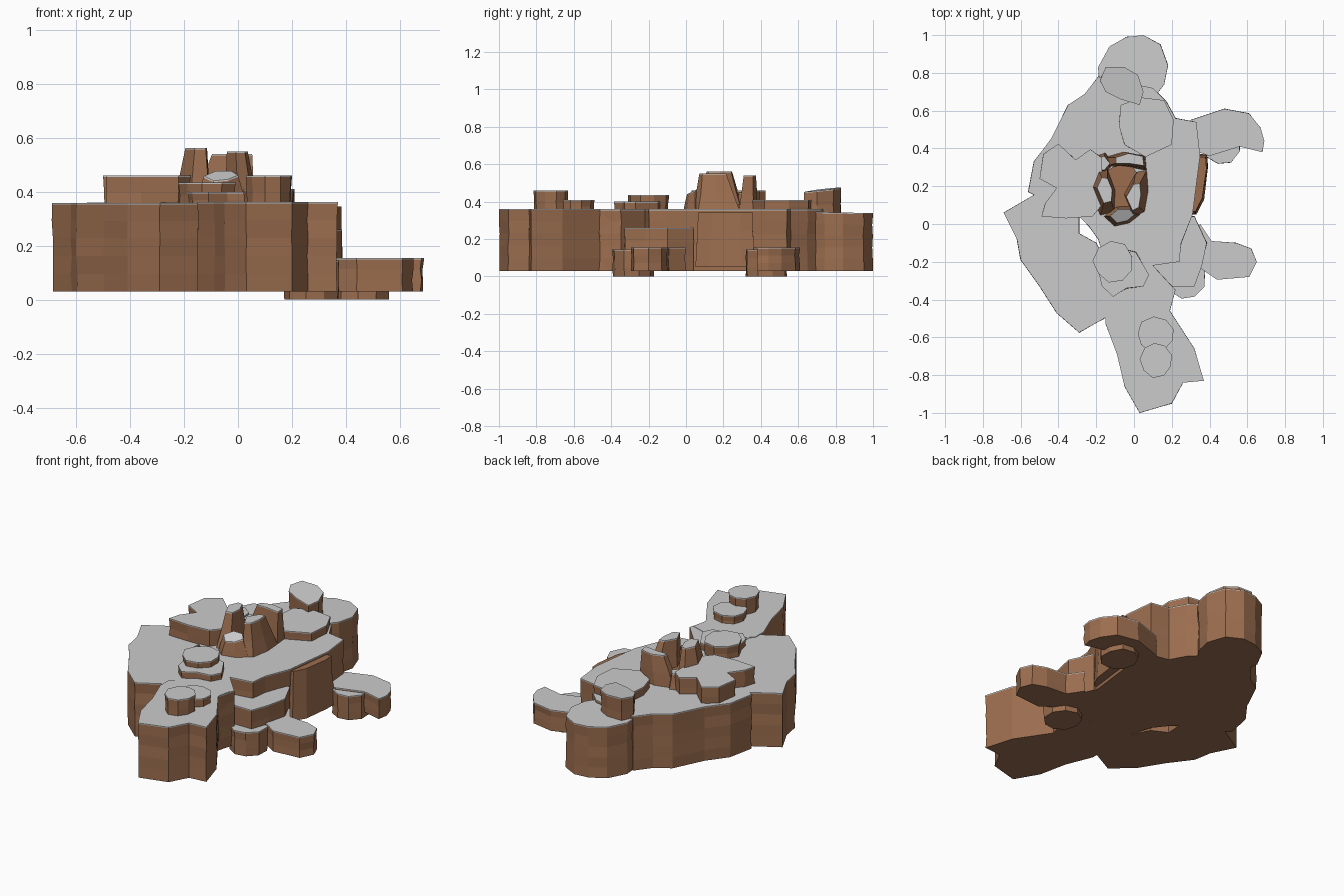
import bpy, bmesh, math, random
from mathutils import Vector

if "Cube" in bpy.data.objects:
    bpy.data.objects.remove(bpy.data.objects["Cube"])

random.seed(4)


def mat(name, c):
    m = bpy.data.materials.new(name)
    m.diffuse_color = (*c, 1)
    m.use_nodes = True
    m.node_tree.nodes["Principled BSDF"].inputs["Base Color"].default_value = m.diffuse_color
    return m


rock = mat("brown_rock", (0.33, 0.155, 0.078))
grey = mat("grey_top", (0.8, 0.8, 0.8))


def slab(name, pts, z0, z1, rows=3, jitter=0.006, taper=1.0, tilt=(0, 0),
         lean=(0, 0), lip=0.006, grey_top=True):
    """Craggy flat-topped rock: outline raised in uneven rows, grey cap on top."""
    area = sum(a[0] * b[1] - b[0] * a[1] for a, b in zip(pts, pts[1:] + pts[:1]))
    if area < 0:
        pts = pts[::-1]
    n = len(pts)
    c = Vector((sum(p[0] for p in pts) / n, sum(p[1] for p in pts) / n))
    levels = [i / rows for i in range(rows)] + [1 - lip / (z1 - z0), 1]
    bm = bmesh.new()
    rings = []
    for k, t in enumerate(levels):
        s = 1 + (taper - 1) * t
        ring = []
        for p in pts:
            d = Vector(p) - c
            j = 0 if k >= rows else random.uniform(-jitter, jitter * 0.3)
            q = c + d * s + d.normalized() * j + Vector(lean) * t
            z = z0 + (z1 - z0) * t + t * (tilt[0] * d.x + tilt[1] * d.y)
            ring.append(bm.verts.new((q.x, q.y, z)))
        rings.append(ring)
    for k in range(len(rings) - 1):
        for i in range(n):
            j = (i + 1) % n
            f = bm.faces.new((rings[k][i], rings[k][j], rings[k + 1][j], rings[k + 1][i]))
            f.material_index = int(k == len(rings) - 2 and grey_top)
    bm.faces.new(rings[0][::-1])
    bm.faces.new(rings[-1]).material_index = int(grey_top)
    me = bpy.data.meshes.new(name)
    bm.to_mesh(me)
    bm.free()
    me.materials.append(rock)
    me.materials.append(grey)
    ob = bpy.data.objects.new(name, me)
    bpy.context.collection.objects.link(ob)
    return ob


def blob(x0, x1, y0, y1, n=9, rough=0.06, turn=0.3):
    """Irregular rounded outline filling the given bounds."""
    raw = []
    for i in range(n):
        a = turn + math.tau * i / n
        r = 1 + random.uniform(-rough, rough)
        raw.append((r * math.cos(a), r * math.sin(a)))
    xs, ys = [p[0] for p in raw], [p[1] for p in raw]
    return [(x0 + (p[0] - min(xs)) / (max(xs) - min(xs)) * (x1 - x0),
             y0 + (p[1] - min(ys)) / (max(ys) - min(ys)) * (y1 - y0)) for p in raw]


# large plateaus
slab("main_plateau", [(-.19, .78), (-.26, .69), (-.35, .63), (-.44, .45), (-.53, .33),
     (-.56, .17), (-.52, .15), (-.29, .04), (-.24, -.01), (-.19, -.08), (-.12, -.3), (-.13, -.46),
     (.0, -.5), (.19, -.46), (.22, -.35), (.1, -.22), (.24, -.2), (.25, -.1), (.31, .05),
     (.35, .36), (.33, .54), (.22, .56), (.17, .65), (.1, .72)], .03, .36, 5)
slab("left_plateau", [(-.69, .06), (-.52, .16), (-.38, .18), (-.29, .04), (-.29, -.05),
     (-.2, -.1), (-.1, -.3), (-.14, -.49), (-.29, -.575), (-.41, -.47), (-.5, -.33),
     (-.6, -.19), (-.62, -.08)], .03, .358, 5)
slab("front_plateau", [(-.15, -.45), (-.15, -.53), (-.09, -.69), (-.05, -.86), (.03, -1),
     (.2, -.95), (.26, -.84), (.37, -.83), (.32, -.66), (.19, -.46), (.21, -.37),
     (0, -.3)], .03, .362, 5)
slab("back_plateau", [(-.19, .83), (-.13, .94), (-.04, .99), (.05, 1), (.14, .95), (.18, .84),
     (.16, .74), (.1, .66), (-.1, .62), (-.18, .7)], .03, .342, 5, tilt=(0, -.02))

# right side ledges
slab("right_wall_bulge", [(.1, .05), (.33, .05), (.37, .13), (.395, .3), (.39, .37), (.1, .37)],
     .05, .345, 3, taper=.9, grey_top=False)
slab("middle_ledge", [(.1, -.22), (.2, -.33), (.32, -.33), (.36, -.22), (.385, -.1), (.32, .04),
     (.15, .04)], .03, .26)
slab("lower_ledge_back", [(.28, .4), (.3, .55), (.48, .61), (.61, .585), (.67, .51), (.69, .44),
     (.68, .38), (.56, .41), (.4, .36)], .03, .155)
slab("lower_ledge_front", [(.25, -.2), (.35, 0), (.41, -.09), (.54, -.1), (.62, -.13),
     (.65, -.2), (.61, -.28), (.44, -.295), (.36, -.24)], .03, .155)
slab("foot_rock_back", blob(.36, .56, .32, .54), 0, .145)
slab("foot_rock_front", blob(.17, .375, -.395, -.17), 0, .145)

# rocks standing on the plateaus
slab("rock_octagon", [(-.07, .63), (.04, .67), (.16, .655), (.21, .55), (.2, .42), (.06, .355),
     (-.05, .42), (-.08, .52)], .34, .41, 2)
slab("rock_back", [(-.18, .76), (-.15, .83), (-.05, .83), (.02, .79), (.05, .7), (.03, .63),
     (-.07, .66), (-.15, .7)], .3, .465, 2, tilt=(-.03, .1))
slab("rock_left", [(-.48, .37), (-.40, .425), (-.31, .34), (-.23, .395), (-.17, .35), (-.17, .1),
     (-.22, .04), (-.36, .03), (-.49, .04), (-.47, .11), (-.41, .19), (-.5, .24)], .34, .46, 2)
slab("rock_mid_low", [(-.2, -.2), (-.17, -.33), (-.11, -.385), (-.04, -.34), (.05, -.33),
     (.08, -.27), (.01, -.15), (-.1, -.12)], .34, .40, 2)
slab("rock_mid_top", blob(-.22, -.01, -.31, -.09), .34, .435, 2)
slab("rock_front_low", blob(.02, .21, -.68, -.49), .34, .41, 2)
slab("rock_front_top", blob(.03, .2, -.815, -.63), .34, .46, 2)

# ring of tapered spires around the crater
slab("crater_floor", blob(-.18, .04, .04, .32), .34, .385, 1, grey_top=False)
slab("spire_west", [(-.25, .2), (-.2, .31), (-.14, .3), (-.09, .18), (-.1, .06), (-.18, .04)],
     .34, .562, 2, taper=.5, lean=(.01, 0))
slab("spire_east", [(.0, .03), (.06, .06), (.08, .18), (.07, .29), (.01, .28), (-.06, .16)],
     .34, .55, 2, taper=.55, lean=(-.02, -.02))
slab("spire_north", [(-.17, .35), (-.06, .385), (.06, .36), (.07, .28), (-.06, .3), (-.17, .3)],
     .34, .54, 2, taper=.62, lean=(.03, .01))
slab("spire_south", [(-.17, .04), (-.11, -.02), (-.02, 0), (.04, .05), (.0, .1), (-.1, .1)],
     .34, .46, 2, taper=.6, tilt=(0, .3))
slab("spire_north_west", [(-.22, .36), (-.15, .385), (-.1, .32), (-.15, .26), (-.23, .28)],
     .34, .45, 2, taper=.6)
